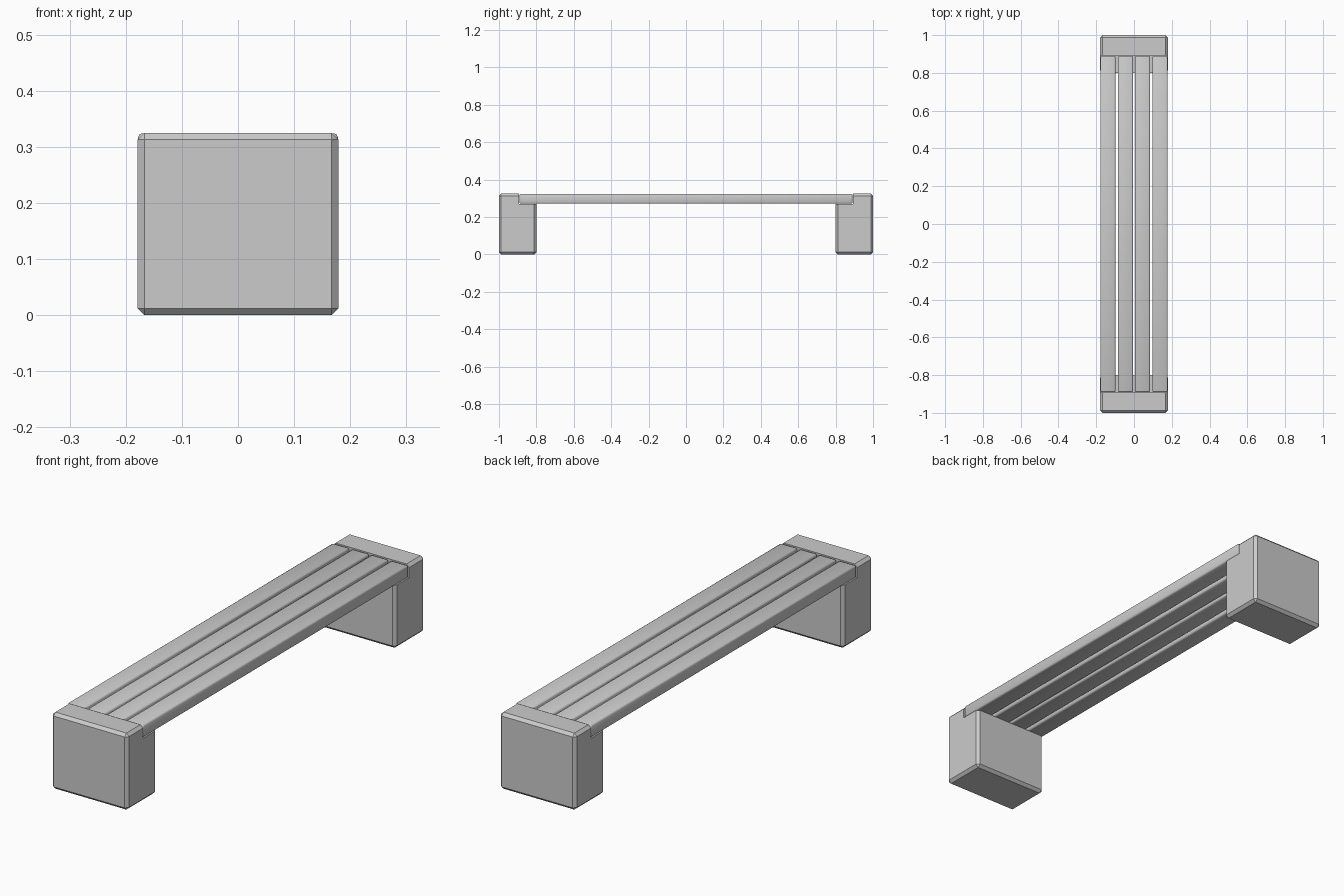
import bpy, math
from mathutils import Vector

cube = bpy.data.objects.get("Cube")
if cube:
    bpy.data.objects.remove(cube, do_unlink=True)

stone = bpy.data.materials.new("plain grey")
stone.use_nodes = True
GREY = (0.6, 0.6, 0.6, 1)
stone.diffuse_color = GREY
stone.node_tree.nodes["Principled BSDF"].inputs["Base Color"].default_value = GREY


def box(name, low, high):
    low, high = Vector(low), Vector(high)
    bpy.ops.mesh.primitive_cube_add(size=1, location=(low + high) / 2)
    ob = bpy.context.object
    ob.name = ob.data.name = name
    ob.scale = high - low
    bpy.ops.object.transform_apply(location=True, rotation=False, scale=True)
    ob.data.materials.append(stone)
    return ob


def bevel(ob, width, segments):
    mod = ob.modifiers.new("edges", 'BEVEL')
    mod.width, mod.segments = width, segments
    bpy.ops.object.modifier_apply(modifier=mod.name)


HALF, TOP, SHELF, STOP = 0.179, 0.325, 0.27, 0.893

# End blocks: chamfered, then notched to carry the slats
for side, label in ((-1, "front"), (1, "back")):
    ys = sorted((side * 0.8, side * 1.0))
    leg = box(label + "_leg", (-HALF, ys[0], 0), (HALF, ys[1], TOP))
    bevel(leg, 0.012, 1)
    ys = sorted((side * 0.7, side * STOP))
    cutter = box("notch_cutter", (-0.3, ys[0], SHELF), (0.3, ys[1], 0.5))
    cutter.hide_render = True
    bpy.context.view_layer.objects.active = leg
    mod = leg.modifiers.new("notch", 'BOOLEAN')
    mod.operation, mod.solver, mod.object = 'DIFFERENCE', 'EXACT', cutter
    bpy.ops.object.modifier_apply(modifier=mod.name)
    bpy.data.objects.remove(cutter, do_unlink=True)

# Four long seat slats with softened edges
for i, x in enumerate((-0.138, -0.045, 0.045, 0.138)):
    slat = box(f"seat_slat_{i + 1}", (x - 0.04, -0.89, SHELF + 0.001),
               (x + 0.04, 0.89, TOP - 0.001))
    bevel(slat, 0.007, 2)
    bpy.ops.object.shade_smooth_by_angle(angle=math.radians(50))
